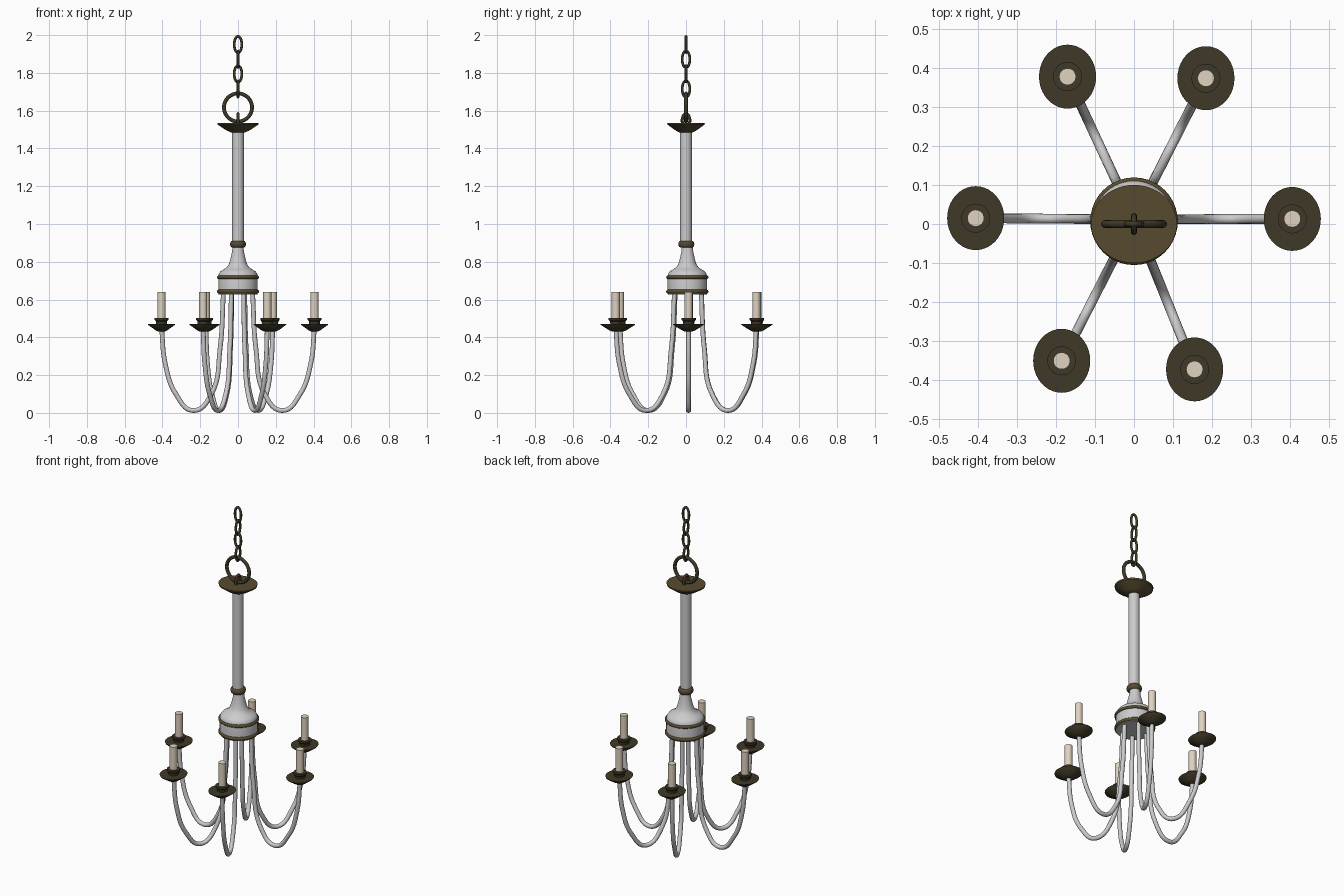
import bpy
from math import sin, cos, pi, atan2, hypot, radians

if "Cube" in bpy.data.objects:
    bpy.data.objects.remove(bpy.data.objects["Cube"])


def material(name, rgb):
    m = bpy.data.materials.new(name)
    m.diffuse_color = (*rgb, 1)
    m.use_nodes = True
    m.node_tree.nodes["Principled BSDF"].inputs["Base Color"].default_value = m.diffuse_color
    return m


bronze = material("bronze", (0.095, 0.07, 0.03))
iron = material("dark_bronze", (0.05, 0.04, 0.02))
wax = material("wax", (0.75, 0.65, 0.52))


def add_mesh(name, verts, faces, mat, angle=35):
    me = bpy.data.meshes.new(name)
    me.from_pydata(verts, [], faces)
    ob = bpy.data.objects.new(name, me)
    bpy.context.collection.objects.link(ob)
    if mat:
        me.materials.append(mat)
    bpy.ops.object.select_all(action='DESELECT')
    ob.select_set(True)
    bpy.context.view_layer.objects.active = ob
    bpy.ops.object.shade_smooth_by_angle(angle=radians(angle))
    return ob


def lathe(name, profile, mat=None, loc=(0, 0), squash=(1, 1), n=40):
    """Revolve (radius, z) points, listed bottom to top, and cap both ends."""
    verts = [(loc[0] + r * cos(2 * pi * i / n) * squash[0],
              loc[1] + r * sin(2 * pi * i / n) * squash[1], z)
             for r, z in profile for i in range(n)]
    faces = [(k * n + i, k * n + (i + 1) % n, (k + 1) * n + (i + 1) % n, (k + 1) * n + i)
             for k in range(len(profile) - 1) for i in range(n)]
    faces.append(tuple(reversed(range(n))))
    faces.append(tuple(range((len(profile) - 1) * n, len(profile) * n)))
    return add_mesh(name, verts, faces, mat)


def tube(name, pts, radius, mat=None, cyclic=False):
    """Round tube along a smooth path, converted to a mesh."""
    cu = bpy.data.curves.new(name, 'CURVE')
    cu.dimensions = '3D'
    cu.bevel_depth = radius
    cu.bevel_resolution = 4
    cu.use_fill_caps = not cyclic
    sp = cu.splines.new('BEZIER')
    sp.resolution_u = 8
    sp.bezier_points.add(len(pts) - 1)
    for bp, p in zip(sp.bezier_points, pts):
        bp.co = p
        bp.handle_left_type = bp.handle_right_type = 'AUTO'
    sp.use_cyclic_u = cyclic
    ob = bpy.data.objects.new(name, cu)
    bpy.context.collection.objects.link(ob)
    if mat:
        cu.materials.append(mat)
    bpy.ops.object.select_all(action='DESELECT')
    ob.select_set(True)
    bpy.context.view_layer.objects.active = ob
    bpy.ops.object.convert(target='MESH')
    bpy.ops.object.shade_smooth_by_angle(angle=radians(50))


def link(name, z, half_w, half_h, radius, along_x):
    """Upright oval link in the XZ or YZ plane."""
    pts = []
    for i in range(12):
        a = 2 * pi * i / 12
        w, h = half_w * cos(a), z + half_h * sin(a)
        pts.append((w, 0, h) if along_x else (0, w, h))
    tube(name, pts, radius, iron, True)


def bead(name, ring_r, z, half_h, bulge, y):
    """Rounded metal band."""
    prof = [(ring_r + bulge * cos(pi * t / 8 - pi / 2), z + half_h * sin(pi * t / 8 - pi / 2))
            for t in range(9)]
    lathe(name, prof, bronze, (0, y))


# chain, hanging ring and eye
for i, z in enumerate((1.95, 1.872, 1.795, 1.715)):
    link(f"chain_link_{i + 1}", z, 0.02, 0.043, 0.007, i % 2 == 0)
link("hanging_ring", 1.617, 0.074, 0.074, 0.010, True)
link("ring_eye", 1.548, 0.02, 0.036, 0.008, False)

# top plate and column
lathe("top_plate", [(0.036, 1.484), (0.06, 1.495), (0.108, 1.526), (0.11, 1.535)],
      bronze, squash=(1, 0.91))
lathe("column", [(0.031, 0.90), (0.031, 1.49)])
bead("column_collar", 0.032, 0.893, 0.017, 0.01, 0.002)

# bell-shaped hub with its two bands
HY = 0.007
lathe("hub", [(0.104, 0.637), (0.104, 0.725), (0.101, 0.738), (0.092, 0.75), (0.075, 0.76),
              (0.058, 0.772), (0.047, 0.79), (0.04, 0.815), (0.032, 0.85), (0.028, 0.885)],
      loc=(0, HY))
bead("hub_upper_band", 0.1, 0.718, 0.01, 0.012, HY)
bead("hub_lower_band", 0.1, 0.642, 0.011, 0.012, HY)
lathe("hub_underside", [(0.103, 0.628), (0.103, 0.64)], loc=(0, HY))

# six arms with dish, cup and candle, slightly irregular
CY = 0.012
ARM = [(0.077, 0.64), (0.095, 0.34), (0.141, 0.1), (0.235, 0.0125),
       (0.329, 0.1), (0.385, 0.26), (0.405, 0.455)]
ENDS = [(0.405, 0.013), (0.184, 0.373), (-0.17, 0.377),
        (-0.405, 0.015), (-0.185, -0.35), (0.155, -0.372)]
for i, (x, y) in enumerate(ENDS):
    a = atan2(y - CY, x)
    s = hypot(x, y - CY) / 0.405
    tube(f"arm_{i + 1}", [(r * s * cos(a), CY + r * s * sin(a), z) for r, z in ARM], 0.0125)
    lathe(f"drip_dish_{i + 1}", [(0.02, 0.432), (0.032, 0.438), (0.071, 0.466), (0.073, 0.471)],
          iron, (x, y), (1, 1.12))
    lathe(f"candle_cup_{i + 1}", [(0.028, 0.468), (0.03, 0.485), (0.037, 0.492), (0.037, 0.502)],
          iron, (x, y), n=28)
    lathe(f"candle_{i + 1}", [(0.0215, 0.49), (0.0215, 0.64)], wax, (x, y), n=24)
